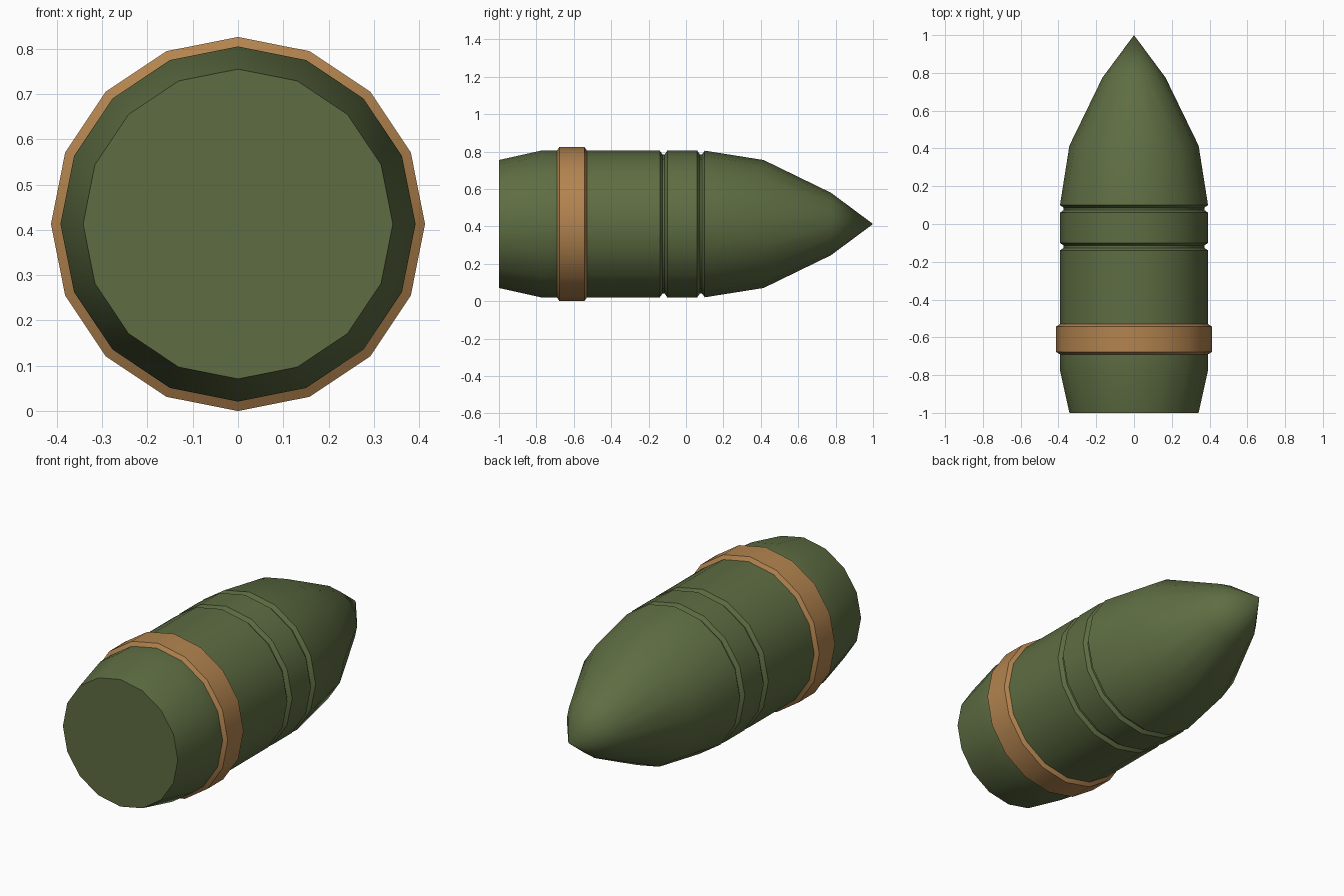
import bpy, bmesh, math

if "Cube" in bpy.data.objects:
    bpy.data.objects.remove(bpy.data.objects["Cube"])

SIDES = 16
AXIS_Z = 0.413


def material(name, rgb):
    m = bpy.data.materials.new(name)
    m.diffuse_color = (*rgb, 1.0)
    m.use_nodes = True
    m.node_tree.nodes["Principled BSDF"].inputs["Base Color"].default_value = m.diffuse_color
    return m


green = material("olive green paint", (0.112, 0.153, 0.055))
copper = material("copper band", (0.45, 0.23, 0.078))

# Profile along y: (y, radius), from flat base to pointed nose
R, GROOVE, BAND = 0.392, 0.372, 0.413
profile = [
    (-1.0, 0.342), (-0.775, R),                               # tapered tail
    (-0.69, R), (-0.677, BAND), (-0.543, BAND), (-0.53, R),   # driving band
    (-0.14, R), (-0.126, GROOVE), (-0.114, GROOVE), (-0.10, R),  # rear groove
    (0.06, R), (0.074, GROOVE), (0.086, GROOVE), (0.10, R),   # front groove
    (0.415, 0.342), (0.775, 0.167),                           # nose
]

bm = bmesh.new()
rings = []
for y, r in profile:
    rings.append([bm.verts.new((r * math.cos(2 * math.pi * i / SIDES), y,
                                AXIS_Z + r * math.sin(2 * math.pi * i / SIDES)))
                  for i in range(SIDES)])

# Skin between rings; the driving band sections are copper
for k, (a, b) in enumerate(zip(rings, rings[1:])):
    for i in range(SIDES):
        j = (i + 1) % SIDES
        f = bm.faces.new((a[i], b[i], b[j], a[j]))
        f.material_index = 1 if 2 <= k <= 4 else 0

# Flat base and nose point
bm.faces.new(rings[0])
tip = bm.verts.new((0, 1.0, AXIS_Z))
for i in range(SIDES):
    bm.faces.new((rings[-1][i], tip, rings[-1][(i + 1) % SIDES]))
bmesh.ops.recalc_face_normals(bm, faces=bm.faces)

mesh = bpy.data.meshes.new("shell_body")
bm.to_mesh(mesh)
bm.free()
mesh.materials.append(green)
mesh.materials.append(copper)
body = bpy.data.objects.new("shell_body", mesh)
bpy.context.collection.objects.link(body)

# Smooth sides with crisp grooves, band edges and base
bpy.context.view_layer.objects.active = body
body.select_set(True)
bpy.ops.object.shade_smooth_by_angle(angle=math.radians(30))
